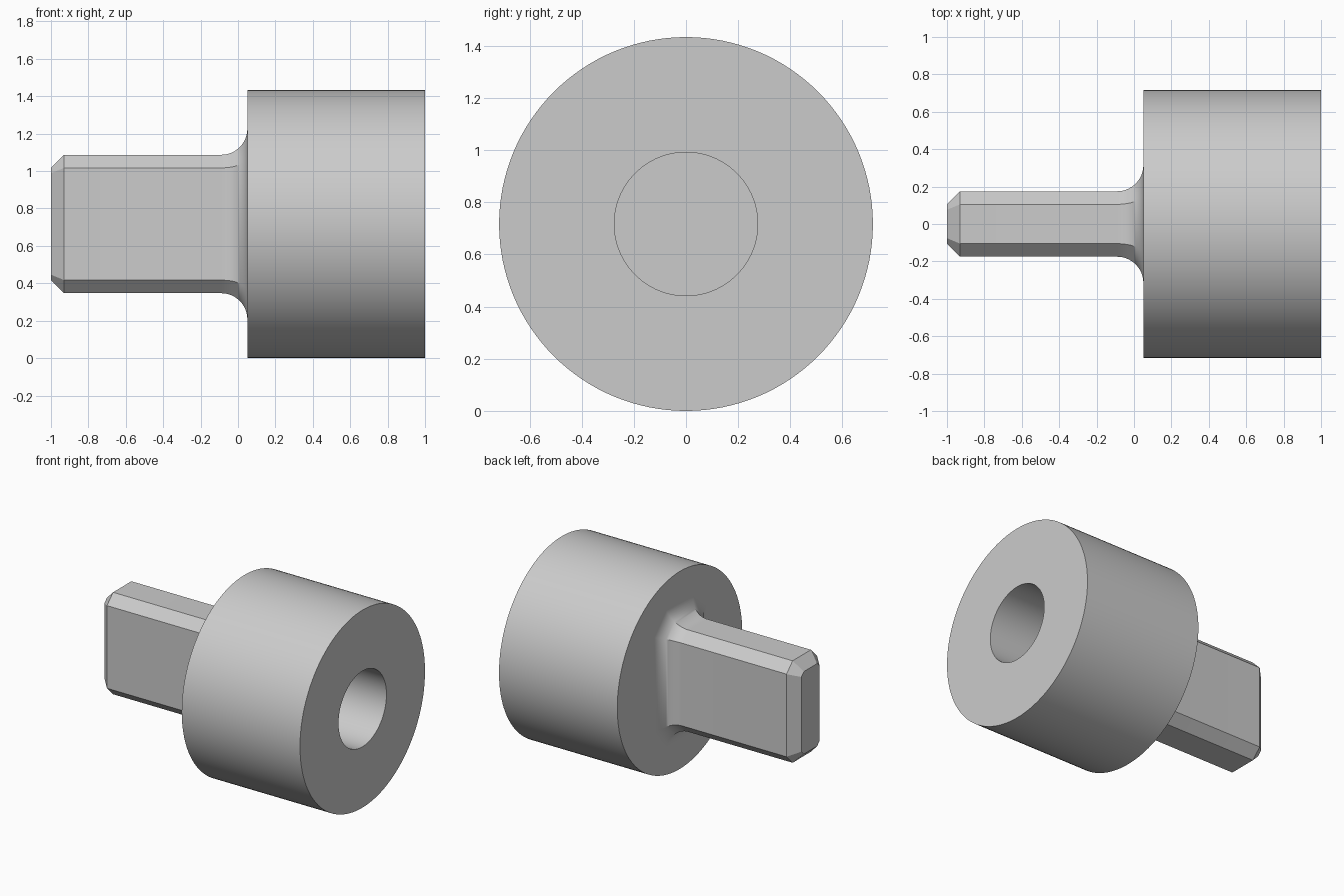
import bpy
import bmesh
import math

default = bpy.data.objects.get("Cube")
if default:
    bpy.data.objects.remove(default, do_unlink=True)

# Single matte grey
grey = bpy.data.materials.new("plain grey")
grey.use_nodes = True
color = (0.6, 0.6, 0.6, 1)
grey.diffuse_color = color
grey.node_tree.nodes["Principled BSDF"].inputs["Base Color"].default_value = color

RADIUS = 0.717     # body radius, also the axis height
BORE = 0.275       # socket radius
FACE = 0.05        # x of the shoulder between tang and body
FILLET = 0.14
CHAMFER = 0.07
HALF_Y, HALF_Z = 0.175, 0.37


def circle(x, r, n=128):
    return [(x, r * math.cos(2 * math.pi * i / n), RADIUS + r * math.sin(2 * math.pi * i / n))
            for i in range(n)]


def octagon(x, d):
    """Chamfered rectangle, offset outward by d on all sides."""
    a, b = HALF_Y + d, HALF_Z + d
    c = CHAMFER + d * (2 - math.sqrt(2))
    quarter = [(a, b - c), (a - c, b)]
    half = quarter + [(-y, z) for y, z in reversed(quarter)]
    return [(x, y, RADIUS + z) for y, z in half + [(-y, -z) for y, z in half]]


def loft(name, rings):
    """Skin a list of cross-sections and close both ends."""
    bm = bmesh.new()
    loops = [[bm.verts.new(p) for p in ring] for ring in rings]
    for lower, upper in zip(loops, loops[1:]):
        n = len(lower)
        for i in range(n):
            j = (i + 1) % n
            bm.faces.new((lower[i], lower[j], upper[j], upper[i]))
    bm.faces.new(loops[0])
    bm.faces.new(loops[-1])
    bmesh.ops.recalc_face_normals(bm, faces=bm.faces)
    mesh = bpy.data.meshes.new(name)
    bm.to_mesh(mesh)
    bm.free()
    mesh.materials.append(grey)
    obj = bpy.data.objects.new(name, mesh)
    bpy.context.collection.objects.link(obj)
    bpy.ops.object.select_all(action='DESELECT')
    obj.select_set(True)
    bpy.context.view_layer.objects.active = obj
    bpy.ops.object.shade_smooth_by_angle(angle=math.radians(30))
    return obj


# Round body with a blind socket in its right-hand end
loft("round_body", [circle(FACE, RADIUS), circle(1, RADIUS),
                    circle(1, BORE), circle(0.3, BORE)])

# Flat tang: chamfered tip, straight shank, fillet flaring into the shoulder
sections = [octagon(-1, -CHAMFER), octagon(-1 + CHAMFER, 0)]
STEPS = 16
for i in range(STEPS + 1):
    t = math.pi / 2 * i / STEPS
    sections.append(octagon(FACE - FILLET + FILLET * math.sin(t), FILLET * (1 - math.cos(t))))
sections.append(octagon(FACE + 0.02, FILLET))
loft("tang", sections)
